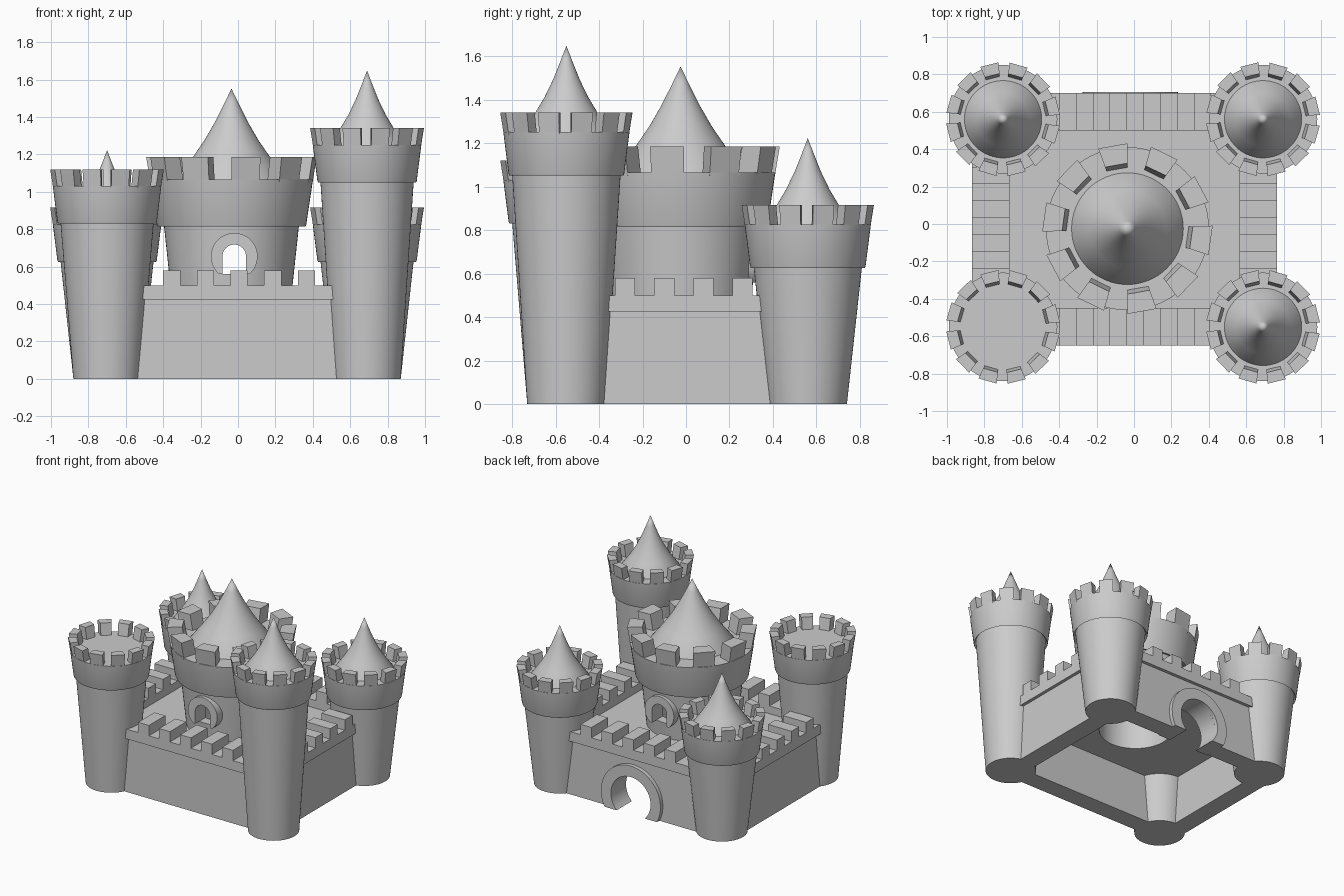
import bpy, bmesh
from math import sin, cos, asin, pi, radians
from mathutils import Matrix, Vector

if "Cube" in bpy.data.objects:
    bpy.data.objects.remove(bpy.data.objects["Cube"])


def finish(name, bm, smooth=False):
    bmesh.ops.recalc_face_normals(bm, faces=bm.faces)
    me = bpy.data.meshes.new(name)
    bm.to_mesh(me)
    bm.free()
    ob = bpy.data.objects.new(name, me)
    bpy.context.collection.objects.link(ob)
    if smooth:
        shade(ob)
    return ob


def activate(ob):
    bpy.ops.object.select_all(action='DESELECT')
    ob.select_set(True)
    bpy.context.view_layer.objects.active = ob


def shade(ob):
    activate(ob)
    bpy.ops.object.shade_smooth_by_angle(angle=radians(30))


def add_box(bm, x0, x1, y0, y1, z0, z1):
    m = Matrix.Translation(((x0 + x1) / 2, (y0 + y1) / 2, (z0 + z1) / 2))
    bmesh.ops.create_cube(bm, size=1, matrix=m @ Matrix.Diagonal((x1 - x0, y1 - y0, z1 - z0, 1)))


def box(name, *dims):
    bm = bmesh.new()
    add_box(bm, *dims)
    return finish(name, bm)


def lathe(name, profile, cx, cy, z=0, smooth=True):
    bm = bmesh.new()
    vs = [bm.verts.new((cx + r, cy, z + h)) for r, h in profile]
    es = [bm.edges.new(p) for p in zip(vs, vs[1:])]
    bmesh.ops.spin(bm, geom=vs + es, cent=(cx, cy, 0), axis=(0, 0, 1), angle=2 * pi, steps=64)
    bmesh.ops.remove_doubles(bm, verts=bm.verts, dist=1e-4)
    return finish(name, bm, smooth)


def merlon_ring(name, cx, cy, n, start, width, low, high):
    # low / high = (inner radius, outer radius, z)
    bm = bmesh.new()
    for i in range(n):
        mid = radians(start) + 2 * pi * i / n
        vs = []
        for r0, r1, z in (low, high):
            for r in (r0, r1):
                for a in (mid - radians(width) / 2, mid + radians(width) / 2):
                    vs.append(bm.verts.new((cx + r * cos(a), cy + r * sin(a), z)))
        bmesh.ops.convex_hull(bm, input=vs)
    return finish(name, bm)


def arch(r, cz, floor):
    # horseshoe outline, clipped flat at the floor
    drop = cz - floor
    a = asin(drop / r) if drop < r else 0
    pts = [(r * cos(t), cz + r * sin(t)) for t in (-a + (pi + 2 * a) * i / 32 for i in range(33))]
    if drop >= r:
        pts = [(r, floor)] + pts + [(-r, floor)]
    return pts


def prism(name, pts, cx, y0, y1, smooth=False):
    bm = bmesh.new()
    f = bm.faces.new([bm.verts.new((cx + x, y0, z)) for x, z in pts])
    ext = bmesh.ops.extrude_face_region(bm, geom=[f])
    bmesh.ops.translate(bm, vec=Vector((0, y1 - y0, 0)),
                        verts=[v for v in ext['geom'] if isinstance(v, bmesh.types.BMVert)])
    return finish(name, bm, smooth)


def cut(ob, cutter):
    m = ob.modifiers.new("cut", 'BOOLEAN')
    m.operation, m.object, m.solver = 'DIFFERENCE', cutter, 'EXACT'
    activate(ob)
    bpy.ops.object.modifier_apply(modifier=m.name)
    bpy.data.objects.remove(cutter)


# corner towers: flared shaft, overhanging head, merlons, roof
def tower(name, cx, cy, top, roof=True):
    lip, floor = top - 0.285, top - 0.09
    lathe(name + "_shaft", [(0, 0), (0.18, 0), (0.25, lip + 0.01), (0.262, lip - 0.005), (0.266, lip + 0.005),
                            (0.29, floor), (0, floor)], cx, cy)
    merlon_ring(name + "_merlons", cx, cy, 12, 14, 19,
                (0.228, 0.289, floor - 0.01), (0.245, 0.305, top))
    if roof:
        lathe(name + "_roof", [(0.21, -0.01), (0.205, 0.005), (0.143, 0.09), (0.1, 0.162), (0.06, 0.245),
                               (0.028, 0.325), (0, 0.398)], cx, cy, floor)


tower("front_left_tower", -0.70, -0.55, 1.12, roof=False)
tower("front_right_tower", 0.69, -0.55, 1.34)
tower("back_left_tower", -0.70, 0.56, 0.915)
tower("back_right_tower", 0.69, 0.56, 0.915)

# curtain wall body: hollow underneath, with deck, bore and back gate
KX, KY, AX = -0.035, -0.025, -0.02
X0, X1, Y0, Y1 = -0.866, 0.765, -0.65, 0.70
body = box("wall_body", X0 + 0.025, X1 - 0.025, Y0 + 0.025, Y1 - 0.025, 0, 0.44)
cut(body, box("hollow", X0 + 0.17, X1 - 0.17, Y0 + 0.17, Y1 - 0.17, -0.1, 0.37))
cut(body, lathe("bore", [(0, 0.2), (0.26, 0.2), (0.26, 0.6), (0, 0.6)], KX, KY, smooth=False))
cut(body, prism("gate_hole", arch(0.17, 0.12, -0.02), AX, 0.45, 0.8))
shade(body)
prism("gate_arch", arch(0.255, 0.12, 0) + arch(0.17, 0.12, 0)[::-1], AX, 0.52, 0.705, True)

# parapet ledge and wall merlons
ledge = box("parapet_ledge", X0, X1, Y0, Y1, 0.425, 0.5)
cut(ledge, box("ledge_hole", X0 + 0.2, X1 - 0.2, Y0 + 0.2, Y1 - 0.2, 0.3, 0.6))
bm = bmesh.new()
for i in range(5):
    x = 0.006 + 0.18 * (i - 2)
    for y in (Y0, Y1 - 0.2):
        add_box(bm, x - 0.046, x + 0.046, y, y + 0.2, 0.49, 0.58)
for i in range(4):
    y = -0.28 + 0.18 * i
    for x in (X0, X1 - 0.2):
        add_box(bm, x, x + 0.2, y - 0.046, y + 0.046, 0.49, 0.58)
finish("wall_merlons", bm)

# central keep: hollow base with an arched passage front to back
keep = lathe("keep", [(0, 0.8), (0.26, 0.8), (0.26, 0.39), (0.315, 0.39), (0.362, 0.83), (0.396, 0.815),
                      (0.4, 0.825), (0.436, 1.065), (0, 1.065)], KX, KY, smooth=False)
cut(keep, prism("passage", arch(0.063, 0.655, 0.56), AX, -0.7, 0.7))
shade(keep)
merlon_ring("keep_merlons", KX, KY, 10, -8, 20, (0.325, 0.434, 1.05), (0.35, 0.456, 1.185))
lathe("keep_roof", [(0.302, -0.01), (0.297, 0.005), (0.207, 0.12), (0.145, 0.21), (0.09, 0.305),
                    (0.042, 0.4), (0, 0.487)], KX, KY, 1.065)
ring = arch(0.125, 0.655, 0.56) + arch(0.063, 0.655, 0.56)[::-1]
for side, s in (("front", -1), ("back", 1)):
    prism("keep_arch_" + side, ring, AX, KY + s * 0.27, KY + s * 0.38, True)
